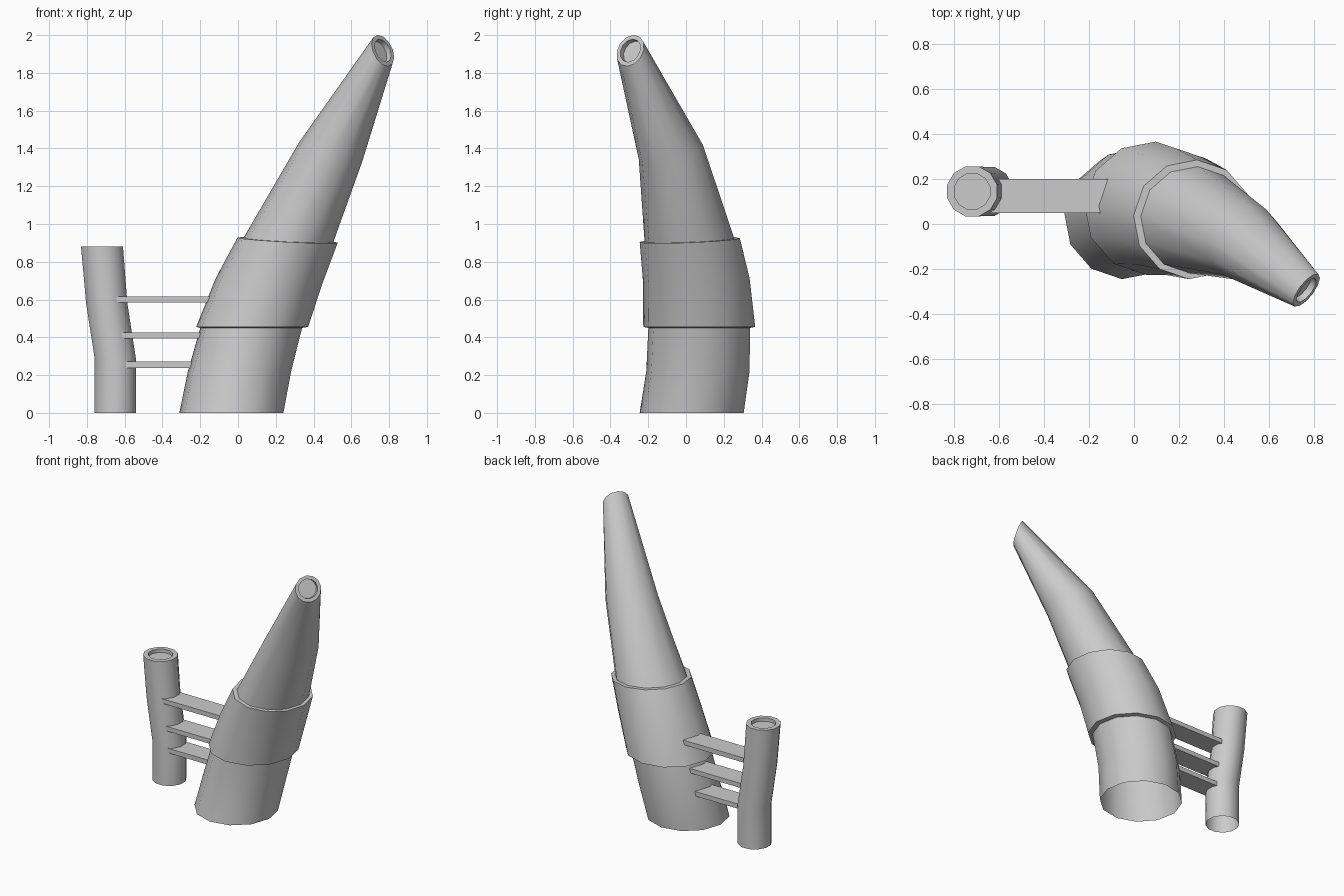
import bpy, bmesh, math
from mathutils import Vector

if "Cube" in bpy.data.objects:
    bpy.data.objects.remove(bpy.data.objects["Cube"])

SIDES = 12
grey = bpy.data.materials.new("plain_grey")
grey.use_nodes = True
colour = (0.6, 0.6, 0.6, 1)
grey.diffuse_color = colour
grey.node_tree.nodes["Principled BSDF"].inputs["Base Color"].default_value = colour


def finish(name, bm):
    bmesh.ops.recalc_face_normals(bm, faces=bm.faces[:])
    mesh = bpy.data.meshes.new(name)
    bm.to_mesh(mesh)
    bm.free()
    mesh.materials.append(grey)
    obj = bpy.data.objects.new(name, mesh)
    bpy.context.collection.objects.link(obj)
    bpy.ops.object.select_all(action='DESELECT')
    obj.select_set(True)
    bpy.context.view_layer.objects.active = obj
    bpy.ops.object.shade_smooth_by_angle(angle=math.radians(40))
    return obj


def loft(name, rings, hole, depth, phase):
    """Skin rings of (centre, radius, normal); open base, recessed end."""
    end, _, normal = rings[-1]
    n = Vector(normal).normalized()
    rings = rings + [(end, hole, normal), (Vector(end) - n * depth, hole, normal)]
    bm = bmesh.new()
    loops = []
    for centre, radius, direction in rings:
        turn = Vector((0, 0, 1)).rotation_difference(Vector(direction))
        loop = []
        for i in range(SIDES):
            a = math.tau * i / SIDES + phase
            offset = Vector((math.cos(a), math.sin(a), 0)) * radius
            loop.append(bm.verts.new(Vector(centre) + turn @ offset))
        loops.append(loop)
    for low, high in zip(loops, loops[1:]):
        for i in range(SIDES):
            j = (i + 1) % SIDES
            bm.faces.new((low[i], low[j], high[j], high[i]))
    bm.faces.new(loops[-1])
    return finish(name, bm)


# Curved main horn with its thicker collar
up = (0, 0, 1)
lean = (0.05, -0.04, 1)
loft("curved_horn", [
    ((-0.035, 0.03, 0), 0.276, up),
    ((0.008, 0.063, 0.22), 0.274, up),
    ((0.07, 0.07, 0.45), 0.27, up),
    ((0.075, 0.07, 0.455), 0.297, up),
    ((0.165, 0.055, 0.70), 0.283, lean),
    ((0.263, 0.02, 0.915), 0.266, lean),
    ((0.267, 0.018, 0.915), 0.238, lean),
    ((0.49, -0.08, 1.38), 0.175, (0.3, -0.25, 1)),
    ((0.767, -0.295, 1.918), 0.089, (0.74, -0.57, 0.36)),
], 0.065, 0.03, math.radians(-4))

# Slim bent side pipe
loft("side_pipe", [
    ((-0.65, 0.145, 0), 0.113, up),
    ((-0.65, 0.145, 0.29), 0.113, up),
    ((-0.695, 0.145, 0.58), 0.113, up),
    ((-0.72, 0.145, 0.88), 0.115, up),
], 0.082, 0.025, math.radians(15))

# Flat braces joining pipe and horn
for label, left, right, z in (("lower", -0.62, -0.18, 0.255),
                              ("middle", -0.64, -0.13, 0.41),
                              ("upper", -0.67, -0.08, 0.6)):
    bm = bmesh.new()
    bmesh.ops.create_cube(bm, size=1)
    bmesh.ops.scale(bm, vec=(right - left, 0.15, 0.033), verts=bm.verts)
    bmesh.ops.translate(bm, vec=((left + right) / 2, 0.125, z), verts=bm.verts)
    finish(label + "_brace", bm)
